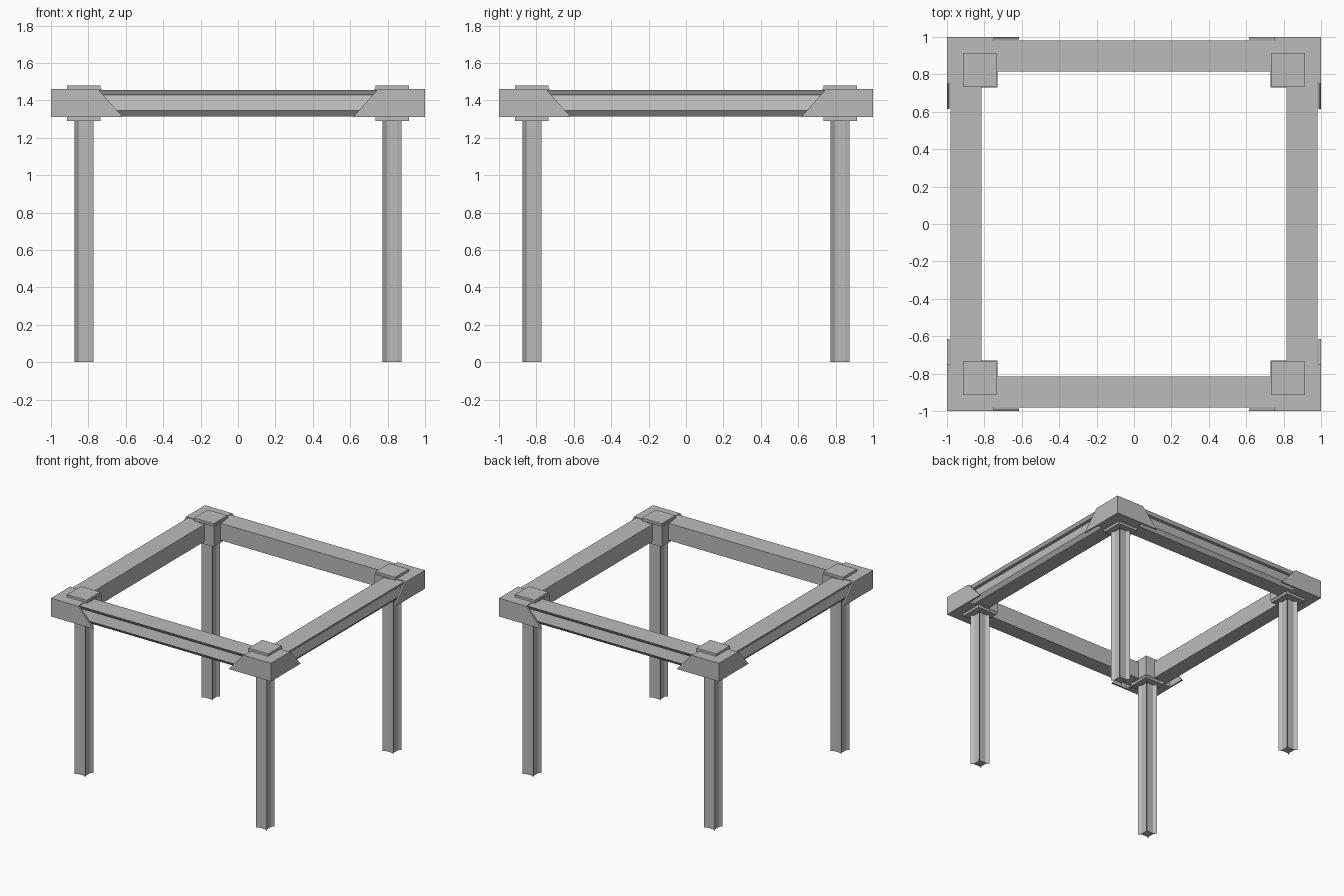
import bpy
import math
from mathutils import Vector, Matrix

cube = bpy.data.objects.get("Cube")
if cube:
    bpy.data.objects.remove(cube, do_unlink=True)

steel = bpy.data.materials.new("grey_steel")
GREY = (0.5, 0.5, 0.5, 1)
steel.diffuse_color = GREY
steel.use_nodes = True
steel.node_tree.nodes["Principled BSDF"].inputs["Base Color"].default_value = GREY


def prism(name, outline, start, end, place, turn):
    """Extrude an outline between two depths; place(a, b, depth) gives the 3D point."""
    n = len(outline)
    rot = Matrix.Rotation(turn, 3, "Z")
    verts = [rot @ Vector(place(a, b, d)) for d in (start, end) for a, b in outline]
    faces = [(i, (i + 1) % n, n + (i + 1) % n, n + i) for i in range(n)]
    faces += [tuple(reversed(range(n))), tuple(range(n, 2 * n))]
    mesh = bpy.data.meshes.new(name)
    mesh.from_pydata(verts, [], faces)
    mesh.materials.append(steel)
    obj = bpy.data.objects.new(name, mesh)
    bpy.context.collection.objects.link(obj)
    # Consistent outward normals
    import bmesh
    bm = bmesh.new()
    bm.from_mesh(mesh)
    bmesh.ops.recalc_face_normals(bm, faces=bm.faces)
    bm.to_mesh(mesh)
    bm.free()
    return obj


def upright(a, b, d):
    return (a, b, d)


def along_x(a, b, d):
    return (d, a, b)


def facing_y(a, b, d):
    return (a, d, b)


def facing_x(a, b, d):
    return (d, a, b)


def square(low, high):
    return [(low, low), (high, low), (high, high), (low, high)]


# Leg section: square with a shallow groove in each side
CENTRE, HALF, FLOOR, DEPTH = 0.823, 0.05, 0.027, 0.016
leg_outline = []
for k in range(4):
    spin = Matrix.Rotation(k * math.pi / 2, 2)
    for point in ((-HALF, -HALF), (-FLOOR, DEPTH - HALF), (FLOOR, DEPTH - HALF)):
        p = spin @ Vector(point)
        leg_outline.append((CENTRE + p.x, CENTRE + p.y))

# Beam section: flat inside, top lip and tapered web on the outside
beam_outline = [(0.815, 1.315), (0.94, 1.315), (0.965, 1.345), (0.942, 1.43),
                (0.968, 1.43), (0.982, 1.455), (0.815, 1.455)]

# Slanted cover plate that wraps each outer corner
wing_outline = [(0.99, 1.31), (0.615, 1.31), (0.735, 1.445), (0.75, 1.46), (0.99, 1.46)]

corners = ["back_left", "back_right", "front_right", "front_left"]
sides = ["back", "right", "front", "left"]
for k in range(4):
    turn = k * math.pi / 2
    corner = corners[k]
    prism(sides[k] + "_beam", beam_outline, -0.78, 0.78, along_x, turn)
    prism(corner + "_leg", leg_outline, 0, 1.3, upright, turn)
    prism(corner + "_joint_block", square(0.755, 0.995), 1.31, 1.46, upright, turn)
    prism(corner + "_joint_post", square(0.73, 0.87), 1.31, 1.46, upright, turn)
    prism(corner + "_top_pad", square(0.735, 0.913), 1.455, 1.48, upright, turn)
    prism(corner + "_bottom_pad", square(0.735, 0.913), 1.29, 1.315, upright, turn)
    prism(corner + "_cover_a", wing_outline, 0.987, 1.0, facing_y, turn)
    prism(corner + "_cover_b", wing_outline, 0.987, 1.0, facing_x, turn)
    # Small square filling the meeting edge of the two covers
    prism(corner + "_cover_edge", square(0.985, 1.0), 1.31, 1.46, upright, turn)
